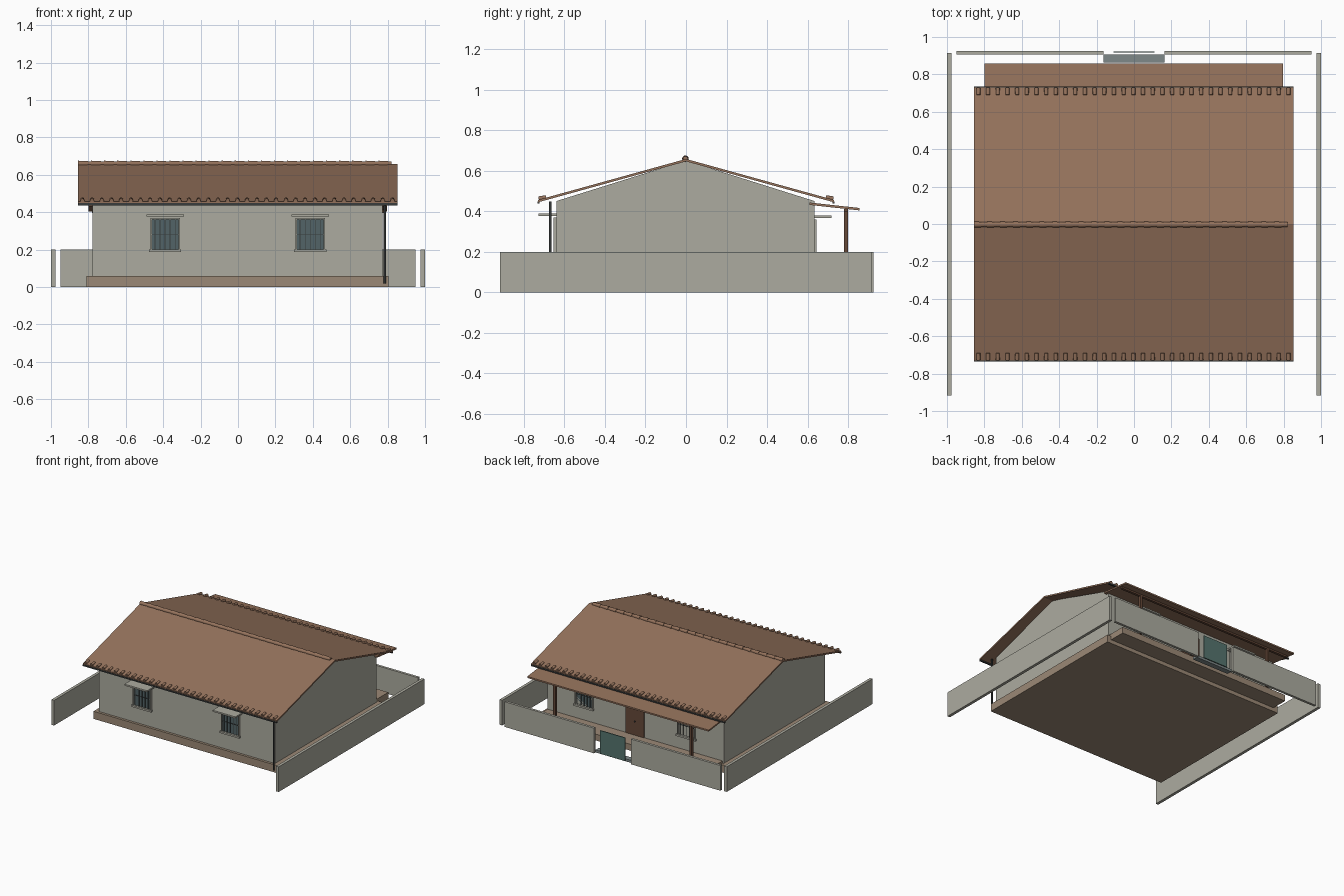
import bpy, bmesh, math
from mathutils import Matrix, Vector

if "Cube" in bpy.data.objects:
    bpy.data.objects.remove(bpy.data.objects["Cube"])

def mat(name, c):
    m = bpy.data.materials.new(name)
    m.diffuse_color = (*c, 1)
    m.use_nodes = True
    m.node_tree.nodes["Principled BSDF"].inputs["Base Color"].default_value = m.diffuse_color
    return m

PLASTER = mat("plaster", (.415, .41, .35))
STONE = mat("stone", (.33, .25, .18))
TILE = mat("roof_tile", (.30, .17, .107))
WOOD = mat("dark_wood", (.13, .065, .04))
METAL = mat("dark_metal", (.04, .045, .045))
GLASS = mat("glass", (.085, .125, .135))
GATE = mat("gate_paint", (.09, .175, .155))
STEP = mat("step_stone", (.21, .25, .25))

def finish(bm, name, m, smooth=False):
    bmesh.ops.recalc_face_normals(bm, faces=bm.faces)
    me = bpy.data.meshes.new(name)
    bm.to_mesh(me)
    bm.free()
    me.materials.append(m)
    ob = bpy.data.objects.new(name, me)
    bpy.context.collection.objects.link(ob)
    if smooth:
        for p in me.polygons:
            p.use_smooth = len(p.vertices) == 4
    return ob

def boxes(name, m, *ranges):
    """One object made of boxes given as (x0, x1, y0, y1, z0, z1)."""
    bm = bmesh.new()
    for x0, x1, y0, y1, z0, z1 in ranges:
        mx = Matrix.Translation(((x0+x1)/2, (y0+y1)/2, (z0+z1)/2))
        bmesh.ops.create_cube(bm, size=1, matrix=mx @ Matrix.Diagonal((abs(x1-x0), abs(y1-y0), abs(z1-z0), 1)))
    return finish(bm, name, m)

def extrude_x(name, m, profile, x0, x1):
    """Extrude a (y, z) profile along x."""
    bm = bmesh.new()
    f = bm.faces.new([bm.verts.new((x0, y, z)) for y, z in profile])
    r = bmesh.ops.extrude_face_region(bm, geom=[f])
    bmesh.ops.translate(bm, vec=(x1-x0, 0, 0), verts=[v for v in r["geom"] if isinstance(v, bmesh.types.BMVert)])
    return finish(bm, name, m)

def tube(bm, a, b, r1, r2, seg=10):
    a, b = Vector(a), Vector(b)
    rot = (b-a).to_track_quat('Z', 'X').to_matrix().to_4x4()
    bmesh.ops.create_cone(bm, cap_ends=True, segments=seg, radius1=r1, radius2=r2,
                          depth=(b-a).length, matrix=Matrix.Translation((a+b)/2) @ rot)

# House body and base
extrude_x("house_walls", PLASTER, [(-.64, .03), (.635, .03), (.635, .45), (0, .65), (-.64, .45)], -.777, .773)
boxes("plinth", STONE, (-.81, .805, -.66, .66, 0, .06))
boxes("porch_floor", STONE, (-.77, .77, .64, .79, .03, .08))

# Main roof: two sloped slabs, gutters, eave tiles and ridge tiles
TOP, EAVE, HALF = .658, .456, .73
slope = (TOP-EAVE)/HALF
for s, side in ((-1, "front"), (1, "back")):
    extrude_x(f"roof_{side}", TILE, [(0, TOP), (s*HALF, EAVE), (s*HALF, EAVE-.012), (0, TOP-.012)], -.855, .852)
    boxes(f"gutter_{side}", METAL, (-.855, .852, s*.722, s*.734, .437, .448))
    bm = bmesh.new()
    for i in range(33):
        x = -.832 + i*.0518
        tube(bm, (x, s*.727, EAVE+.006), (x, s*.69, TOP-slope*.69+.002), .011, .010, 12)
    finish(bm, f"eave_tiles_{side}", TILE, True)
bm = bmesh.new()
for i in range(24):
    x = -.855 + i*.0698
    tube(bm, (x, -.003, .659), (x+.0698, -.003, .659), .0165, .0125, 12)
finish(bm, "ridge_tiles", TILE, True)

# Porch roof and posts
extrude_x("porch_roof", TILE, [(.61, .443), (.857, .416), (.857, .404), (.61, .431)], -.8, .797)
boxes("porch_beam", WOOD, (-.78, .78, .78, .8, .397, .412))
boxes("porch_posts", WOOD, *[(x-.01, x+.01, .78, .8, .08, .4) for x in (-.6, .6)])

# Downspout
bm = bmesh.new()
tube(bm, (.785, -.67, .02), (.785, -.67, .448), .006, .006, 12)
finish(bm, "downspout", METAL, True)

# Barred windows with canopy slab and sill
def window(name, x, wall, s, z):
    y = lambda d: wall + s*d
    w = .073
    boxes(name+"_glass", GLASS, (x-w, x+w, y(-.01), y(.005), z, z+.162))
    bars = [(x+k-.002, x+k+.002, y(.008), y(.012), z, z+.162) for k in (-.054, -.027, 0, .027, .054)]
    bars += [(x-w, x+w, y(.007), y(.011), z+h-.002, z+h+.002) for h in (.08,)]
    boxes(name+"_bars", METAL, *bars)
    boxes(name+"_frame", PLASTER,
          (x-w-.006, x-w+.002, y(-.01), y(.015), z, z+.165), (x+w-.002, x+w+.006, y(-.01), y(.015), z, z+.165),
          (x-w-.006, x+w+.006, y(-.01), y(.015), z+.16, z+.168))
    boxes(name+"_sill", PLASTER, (x-.086, x+.086, y(-.01), y(.022), z-.014, z))
    boxes(name+"_canopy", PLASTER, (x-.1, x+.1, y(-.01), y(.088), z+.176, z+.188))

for x, side in ((-.39, "left"), (.386, "right")):
    window(f"front_window_{side}", x, -.64, -1, .2)
for x, side in ((-.45, "left"), (.45, "right")):
    window(f"back_window_{side}", x, .63, 1, .19)

# Back door with knob
boxes("door", WOOD, (-.08, .08, .62, .644, .08, .36))
bm = bmesh.new()
bmesh.ops.create_uvsphere(bm, u_segments=12, v_segments=8, radius=.006, matrix=Matrix.Translation((.0, .646, .19)))
finish(bm, "door_knob", METAL, True)

# Yard walls, gate and gate step
boxes("side_walls", PLASTER, (-1, -.977, -.917, .915, 0, .2), (.977, 1, -.917, .915, 0, .2))
boxes("back_walls", PLASTER, (-.95, -.163, .905, .925, 0, .2), (.163, .95, .905, .925, 0, .2))
boxes("gate", GATE, (-.11, .11, .916, .923, .01, .195))
boxes("gate_step", STEP, (-.163, .163, .863, .906, 0, .02))
